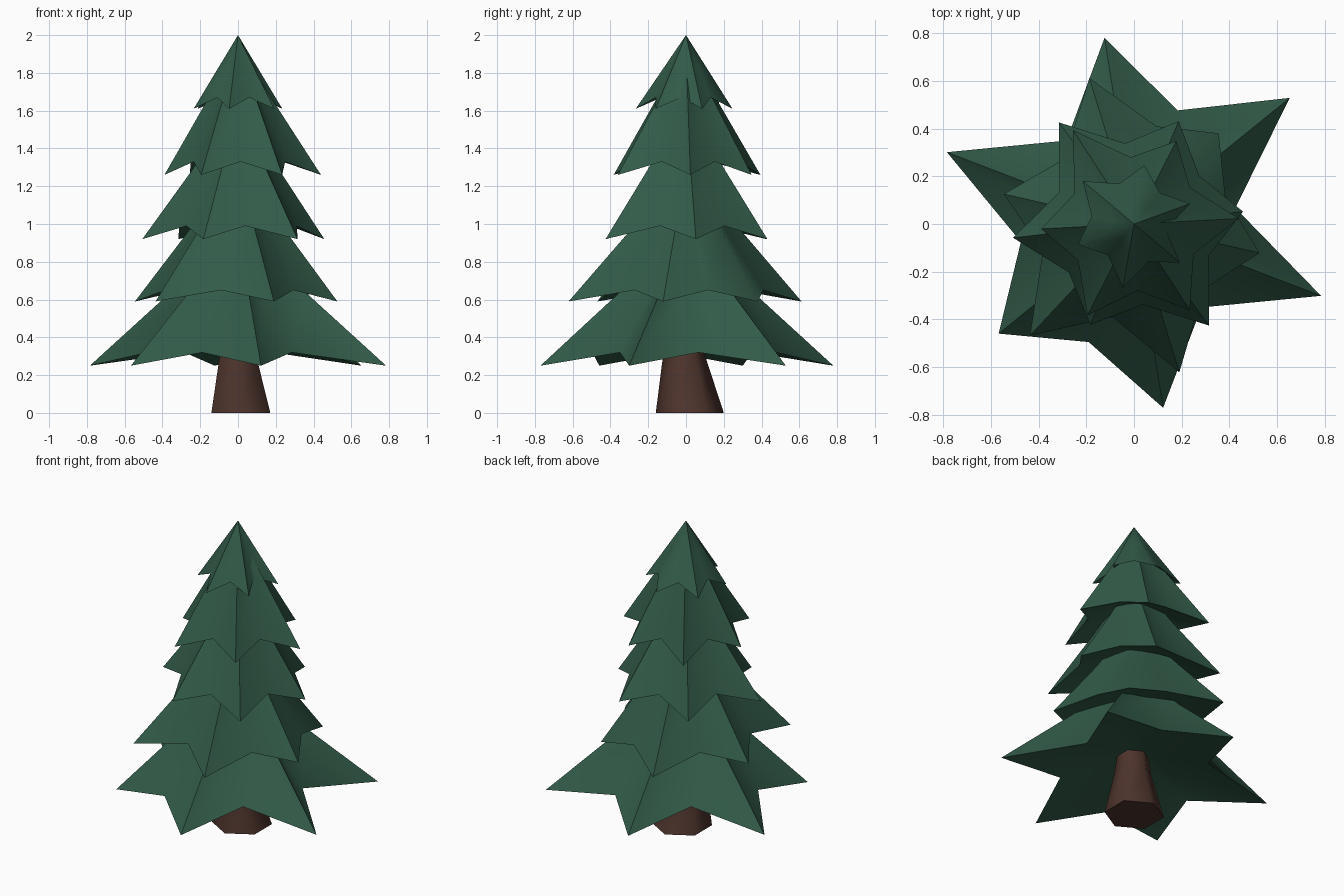
import bpy
import bmesh
from math import radians, cos, sin

cube = bpy.data.objects.get("Cube")
if cube:
    bpy.data.objects.remove(cube, do_unlink=True)


def material(name, rgb):
    mat = bpy.data.materials.new(name)
    mat.use_nodes = True
    mat.diffuse_color = (*rgb, 1)
    mat.node_tree.nodes["Principled BSDF"].inputs["Base Color"].default_value = (*rgb, 1)
    return mat


needle_green = material("needle_green", (0.032, 0.105, 0.066))
bark_brown = material("bark_brown", (0.075, 0.034, 0.025))


def finish(bm, name, mat, angle):
    bmesh.ops.recalc_face_normals(bm, faces=bm.faces)
    mesh = bpy.data.meshes.new(name)
    bm.to_mesh(mesh)
    bm.free()
    mesh.materials.append(mat)
    obj = bpy.data.objects.new(name, mesh)
    bpy.context.collection.objects.link(obj)
    bpy.ops.object.select_all(action="DESELECT")
    obj.select_set(True)
    bpy.context.view_layer.objects.active = obj
    bpy.ops.object.shade_smooth_by_angle(angle=radians(angle))


def bridge(bm, lower, upper):
    n = len(lower)
    for i in range(n):
        j = (i + 1) % n
        bm.faces.new((lower[i], lower[j], upper[j], upper[i]))


def fan(bm, ring, z):
    tip = bm.verts.new((0, 0, z))
    for i, v in enumerate(ring):
        bm.faces.new((v, ring[(i + 1) % len(ring)], tip))


def branch_tier(name, phase, tips, valleys, tip_z, valley_z, apex, sag):
    """Six-pointed skirt: star rim, softened middle ring, apex, hollow underside."""
    bm = bmesh.new()
    rim, middle, under = [], [], []
    for i in range(12):
        a = radians(phase + 30 * i)
        is_valley = i % 2
        r = valleys[i // 2] if is_valley else tips[i // 2]
        z = valley_z if is_valley else tip_z
        rim.append(bm.verts.new((r * cos(a), r * sin(a), z)))
        rm = r * (0.5 - sag)
        middle.append(bm.verts.new((rm * cos(a), rm * sin(a), (z + apex) / 2)))
        ru = 0.3 * valleys[i // 2]
        under.append(bm.verts.new((ru * cos(a), ru * sin(a), valley_z + 0.09)))
    bridge(bm, rim, middle)
    bridge(bm, under, rim)
    fan(bm, middle, apex)
    fan(bm, under, valley_z + 0.1)
    finish(bm, name, needle_green, 60)


# Branch tiers: tip radii and valley radii run counter-clockwise from the phase angle
branch_tier("bottom_branches", 39, (.84, .79, .84, .73, .78, .84),
            (.51, .45, .48, .53, .45, .43), .25, .32, 1.05, .06)
branch_tier("lower_branches", 47, (.52, .64, .56, .64, .65, .54),
            (.42, .40, .40, .40, .40, .40), .59, .65, 1.35, .03)
branch_tier("middle_branches", 6.5, (.46, .47, .53, .51, .46, .53),
            (.34,) * 6, .92, .99, 1.65, .02)
branch_tier("upper_branches", 3, (.44, .39, .47, .39, .43, .43),
            (.28,) * 6, 1.26, 1.33, 1.94, 0)
branch_tier("top_branches", 20, (.25, .25, .28, .25, .27, .25),
            (.17, .18, .18, .17, .17, .135), 1.61, 1.67, 2.0, 0)

# Trunk: tapered six-sided post leaning slightly
bm = bmesh.new()
rings = []
for x, y, z, r in ((.015, .02, 0, .18), (0, -.01, .3, .112), (0, -.01, .46, .09)):
    rings.append([bm.verts.new((x + r * cos(radians(30 + 60 * i)),
                                y + r * sin(radians(30 + 60 * i)), z)) for i in range(6)])
bridge(bm, rings[0], rings[1])
bridge(bm, rings[1], rings[2])
bm.faces.new(rings[0])
bm.faces.new(rings[2])
finish(bm, "trunk", bark_brown, 65)
